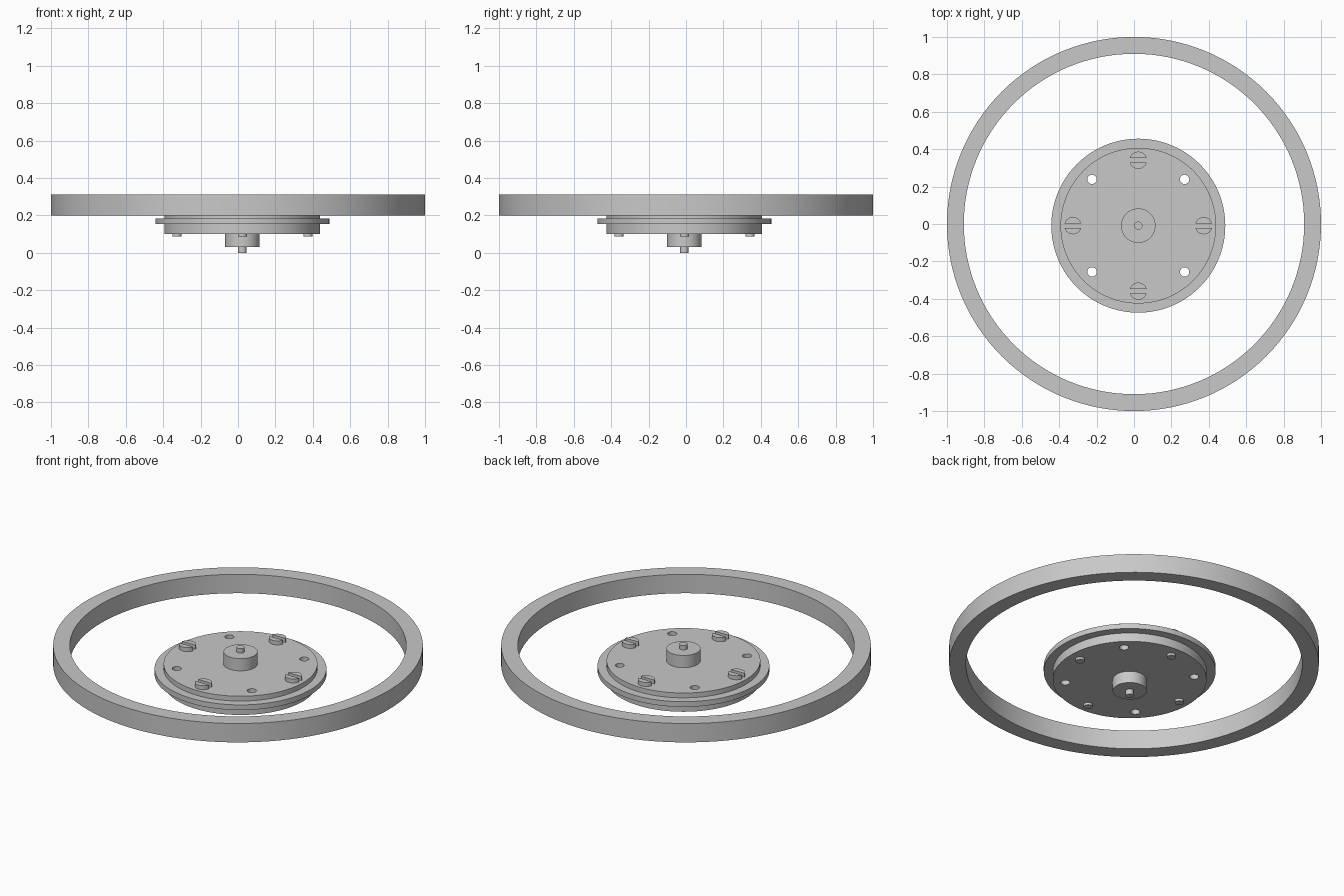
import bpy, bmesh, math

cube = bpy.data.objects.get("Cube")
if cube:
    bpy.data.objects.remove(cube, do_unlink=True)

CX, CY = 0.023, -0.009          # centre of the plate assembly
PLATE_TOP, PLATE_BOTTOM = 0.213, 0.101

grey = bpy.data.materials.new("grey_metal")
colour = (0.58, 0.58, 0.58, 1)
grey.diffuse_color = colour
grey.use_nodes = True
grey.node_tree.nodes["Principled BSDF"].inputs["Base Color"].default_value = colour


def finish(name, bm, loc=(0, 0, 0)):
    bmesh.ops.recalc_face_normals(bm, faces=bm.faces)
    mesh = bpy.data.meshes.new(name)
    bm.to_mesh(mesh)
    bm.free()
    mesh.materials.append(grey)
    ob = bpy.data.objects.new(name, mesh)
    ob.location = loc
    bpy.context.collection.objects.link(ob)
    return ob


def smooth(ob):
    bpy.ops.object.select_all(action='DESELECT')
    ob.select_set(True)
    bpy.context.view_layer.objects.active = ob
    bpy.ops.object.shade_smooth_by_angle(angle=math.radians(30))


def prism(name, outline, z0, z1, x=0, y=0):
    """Extrude a flat outline from z0 up to z1."""
    bm = bmesh.new()
    face = bm.faces.new([bm.verts.new((px, py, z0)) for px, py in outline])
    out = bmesh.ops.extrude_face_region(bm, geom=[face])
    top = [v for v in out["geom"] if isinstance(v, bmesh.types.BMVert)]
    bmesh.ops.translate(bm, verts=top, vec=(0, 0, z1 - z0))
    return finish(name, bm, (x, y, 0))


def arc(radius, start, end, steps):
    return [(radius * math.cos(a), radius * math.sin(a))
            for a in (start + (end - start) * i / steps for i in range(steps + 1))]


def cylinder(name, radius, z0, z1, x=0, y=0, sides=32):
    return prism(name, arc(radius, 0, math.tau, sides)[:-1], z0, z1, x, y)


def lathe(name, profile, loc=(0, 0, 0), steps=128):
    """Spin a closed (radius, z) profile around the vertical axis."""
    bm = bmesh.new()
    verts = [bm.verts.new((r, 0, z)) for r, z in profile]
    edges = [bm.edges.new((verts[i - 1], v)) for i, v in enumerate(verts)]
    bmesh.ops.spin(bm, geom=verts + edges, cent=(0, 0, 0), axis=(0, 0, 1),
                   angle=math.tau, steps=steps, use_merge=True)
    bmesh.ops.remove_doubles(bm, verts=bm.verts, dist=1e-5)
    return finish(name, bm, loc)


# Large outer ring
smooth(lathe("outer_ring", [(0.91, 0.2), (1, 0.2), (1, 0.313), (0.91, 0.313)]))

# Round plate with a wider flange round its middle
plate = lathe("flanged_plate", [
    (0, PLATE_BOTTOM), (0.416, PLATE_BOTTOM), (0.416, 0.153), (0.465, 0.153),
    (0.465, 0.184), (0.416, 0.184), (0.416, PLATE_TOP), (0, PLATE_TOP)], (CX, CY, 0))

# Four through holes on the diagonals
for i in range(4):
    a = math.pi / 4 + i * math.pi / 2
    cutter = cylinder("hole_cutter", 0.025, 0, 0.4,
                      CX + 0.35 * math.cos(a), CY + 0.35 * math.sin(a))
    cutter.hide_render = True
    mod = plate.modifiers.new("hole", 'BOOLEAN')
    mod.operation, mod.solver, mod.object = 'DIFFERENCE', 'EXACT', cutter
    bpy.context.view_layer.objects.active = plate
    bpy.ops.object.modifier_apply(modifier=mod.name)
    bpy.data.objects.remove(cutter, do_unlink=True)
smooth(plate)

# Hub on both faces and the shaft through it
smooth(cylinder("upper_hub", 0.092, PLATE_TOP, 0.286, CX, CY, 64))
smooth(cylinder("lower_hub", 0.092, 0.031, PLATE_BOTTOM, CX, CY, 64))
smooth(cylinder("shaft", 0.022, 0, 0.313, CX, CY))

# Four slotted screws: each head is two half rounds either side of the slot
HEAD, SLOT = 0.046, 0.0125
cut = math.asin(SLOT / HEAD)
for i in range(4):
    x = CX + 0.35 * math.cos(i * math.pi / 2)
    y = CY + 0.35 * math.sin(i * math.pi / 2)
    smooth(cylinder(f"screw_shank_{i + 1}", 0.024, 0.086, PLATE_TOP + 0.002, x, y))
    for side, turn in (("back", 0), ("front", math.pi)):
        half = arc(HEAD, turn + cut, turn + math.pi - cut, 20)
        smooth(prism(f"screw_head_{i + 1}_{side}", half, PLATE_TOP, PLATE_TOP + 0.024, x, y))
